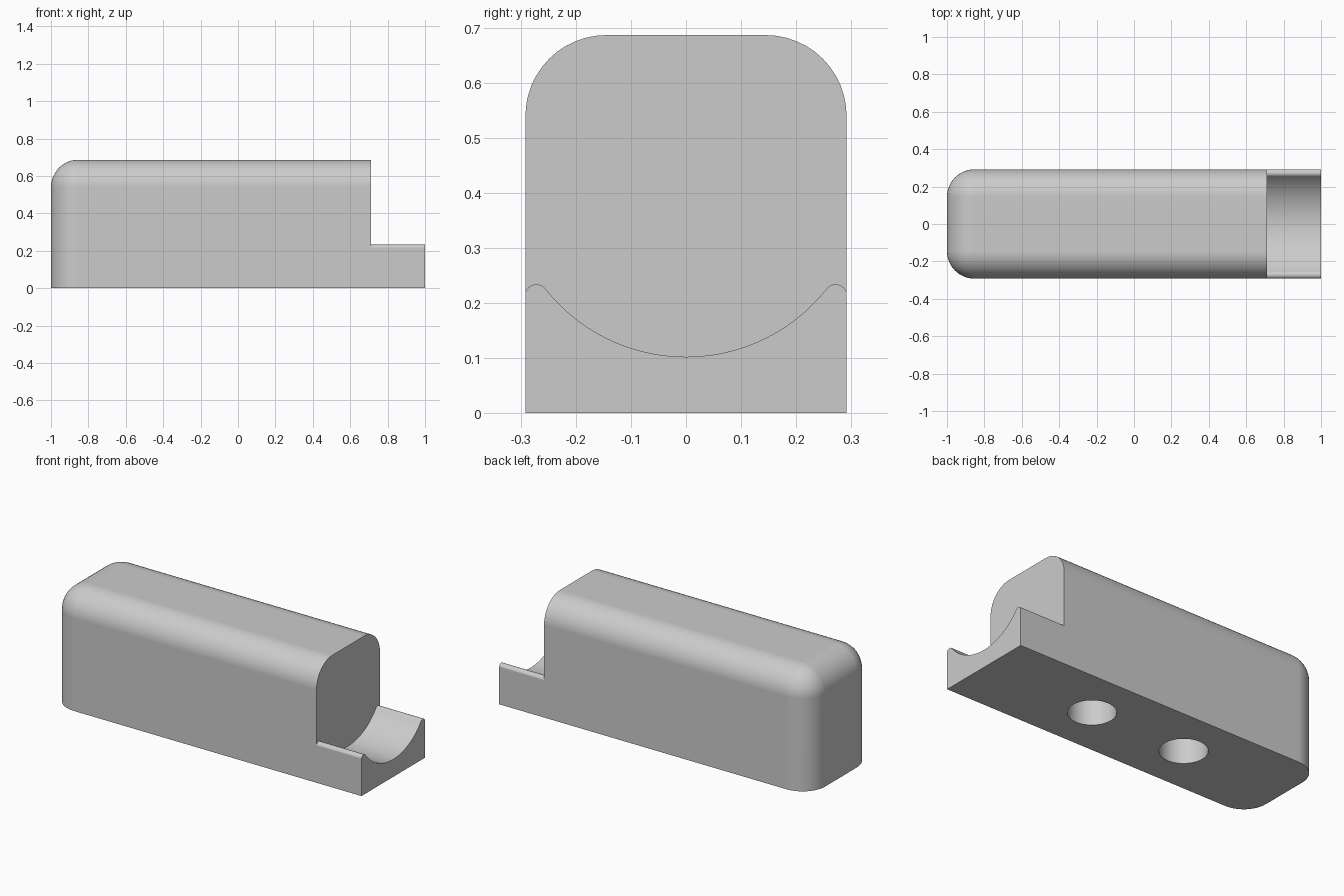
import bpy, bmesh, math

if "Cube" in bpy.data.objects:
    bpy.data.objects.remove(bpy.data.objects["Cube"])

HALF_W, TOP, R, STEP = 0.292, 0.687, 0.147, 0.71
SEG = 12

grey = bpy.data.materials.new("plain grey")
grey.diffuse_color = (0.6, 0.6, 0.6, 1)
grey.use_nodes = True
grey.node_tree.nodes["Principled BSDF"].inputs["Base Color"].default_value = grey.diffuse_color


def make_object(name, bm):
    bmesh.ops.recalc_face_normals(bm, faces=bm.faces[:])
    mesh = bpy.data.meshes.new(name)
    bm.to_mesh(mesh)
    bm.free()
    mesh.materials.append(grey)
    ob = bpy.data.objects.new(name, mesh)
    bpy.context.collection.objects.link(ob)
    return ob


def arc(cx, cy, r, a0, a1, n):
    """Points on an arc, angles in degrees."""
    angles = [math.radians(a0 + (a1 - a0) * i / n) for i in range(n + 1)]
    return [(cx + r * math.cos(a), cy + r * math.sin(a)) for a in angles]


def footprint(inset):
    """Outline rounded at the left end and square at the right end."""
    w, r = HALF_W - inset, R - inset
    pts = [(1, -w), (1, w)]
    pts += arc(-1 + R, HALF_W - R, r, 90, 180, SEG)
    pts += arc(-1 + R, -HALF_W + R, r, 180, 270, SEG)
    return pts


# Body: stacked outlines that shrink along a quarter circle at the top
levels = [(0, 0)]
for i in range(SEG + 1):
    a = math.pi / 2 * i / SEG
    levels.append((TOP - R + R * math.sin(a), R * (1 - math.cos(a))))
bm = bmesh.new()
rings = [[bm.verts.new((x, y, z)) for x, y in footprint(t)] for z, t in levels]
for low, high in zip(rings, rings[1:]):
    for i in range(len(low)):
        j = (i + 1) % len(low)
        bm.faces.new((low[i], low[j], high[j], high[i]))
bm.faces.new(rings[0])
bm.faces.new(rings[-1])
bmesh.ops.remove_doubles(bm, verts=bm.verts[:], dist=1e-5)
body = make_object("body", bm)

# Cradle cutter: everything above a round trough with softened rims
trough_r, trough_z, lip = 0.326, 0.428, 0.021
half = [(0.5, 0.9), (0.5, 0.217), (HALF_W, 0.217)]
half += arc(0.272, 0.213, lip, 18, 142, 8)
half += arc(0, trough_z, trough_r, -38.5, -90, 20)
profile = half + [(-y, z) for y, z in reversed(half[:-1])]
bm = bmesh.new()
face = bm.faces.new([bm.verts.new((STEP, y, z)) for y, z in profile])
ext = bmesh.ops.extrude_face_region(bm, geom=[face])
bmesh.ops.translate(bm, vec=(0.5, 0, 0),
                    verts=[v for v in ext["geom"] if isinstance(v, bmesh.types.BMVert)])
cutters = [make_object("cradle_cutter", bm)]

# Two blind round holes in the underside
for x in (0.28, -0.33):
    bm = bmesh.new()
    bmesh.ops.create_cone(bm, cap_ends=True, segments=48, radius1=0.126,
                          radius2=0.126, depth=0.8)
    hole = make_object("hole_cutter", bm)
    hole.location = (x, 0, 0)
    cutters.append(hole)

# Apply the cuts and remove the helpers
bpy.context.view_layer.objects.active = body
body.select_set(True)
for cutter in cutters:
    cutter.hide_render = True
    mod = body.modifiers.new("cut", 'BOOLEAN')
    mod.operation, mod.solver, mod.object = 'DIFFERENCE', 'EXACT', cutter
    bpy.ops.object.modifier_apply(modifier=mod.name)
    bpy.data.objects.remove(cutter)

# Smooth curves, crisp edges, flat large faces
bpy.ops.object.shade_smooth_by_angle(angle=math.radians(30))
mod = body.modifiers.new("flat faces", 'WEIGHTED_NORMAL')
mod.keep_sharp = True
